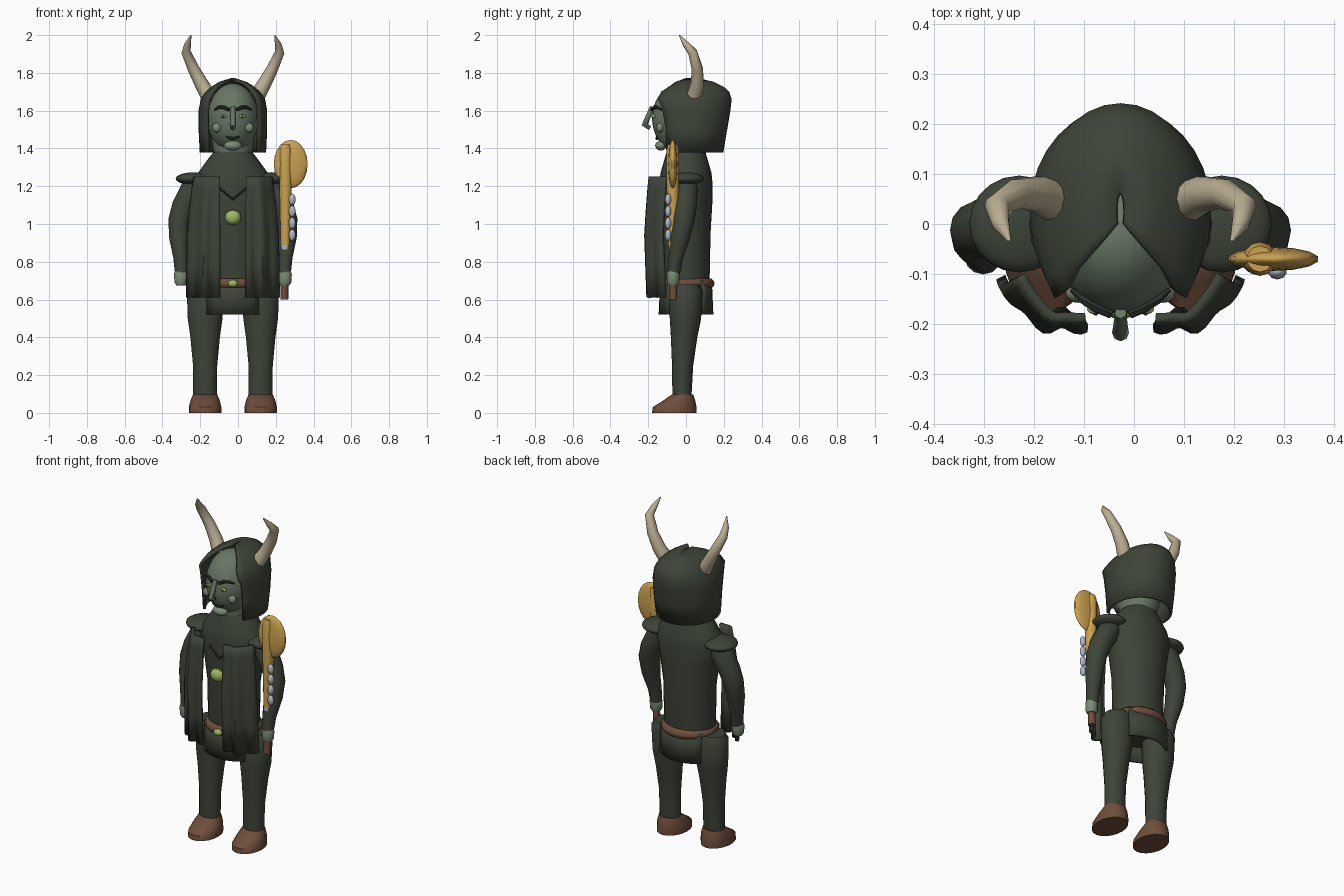
import bpy, bmesh, math
from mathutils import Vector, Matrix

CX = -0.027  # body centre line


def material(name, r, g, b):
    m = bpy.data.materials.new(name)
    m.diffuse_color = (r, g, b, 1)
    return m


CLOTH = material("dark green cloth", 0.047, 0.058, 0.04)
DARK = material("dark hair", 0.022, 0.03, 0.022)
SKIN = material("green skin", 0.14, 0.185, 0.13)
PALE = material("pale green skin", 0.2, 0.26, 0.18)
LIME = material("lime green", 0.34, 0.48, 0.12)
BROWN = material("brown leather", 0.155, 0.075, 0.042)
BONE = material("bone", 0.5, 0.43, 0.29)
GOLD = material("gold", 0.6, 0.36, 0.08)
SILVER = material("silver", 0.42, 0.48, 0.56)


def finish(name, bm, mat, angle=45, thick=0):
    bmesh.ops.recalc_face_normals(bm, faces=bm.faces)
    me = bpy.data.meshes.new(name)
    bm.to_mesh(me)
    bm.free()
    me.materials.append(mat)
    me.shade_smooth()
    me.set_sharp_from_angle(angle=math.radians(angle))
    ob = bpy.data.objects.new(name, me)
    bpy.context.collection.objects.link(ob)
    if thick:
        mod = ob.modifiers.new("thickness", 'SOLIDIFY')
        mod.thickness = thick
        mod.offset = 0
    return ob


def skin(name, loops, mat, closed=True, caps=True, **kw):
    """Bridge equal-length point loops into a surface."""
    bm = bmesh.new()
    rows = [[bm.verts.new(p) for p in loop] for loop in loops]
    n = len(rows[0])
    for a, b in zip(rows, rows[1:]):
        for i in range(n if closed else n - 1):
            j = (i + 1) % n
            bm.faces.new((a[i], a[j], b[j], b[i]))
    if closed and caps:
        bm.faces.new(rows[0])
        bm.faces.new(rows[-1])
    return finish(name, bm, mat, **kw)


def loft(name, rings, mat, n=20, **kw):
    """Stack horizontal ellipses given as (x, y, z, rx, ry)."""
    loops = []
    for x, y, z, rx, ry in rings:
        loops.append([(x + rx * math.cos(2 * math.pi * i / n),
                       y + ry * math.sin(2 * math.pi * i / n), z) for i in range(n)])
    return skin(name, loops, mat, **kw)


def tube(name, path, mat, n=10):
    """Round tube through points (x, y, z, radius)."""
    pts = [Vector(p[:3]) for p in path]
    loops = []
    for k, p in enumerate(pts):
        d = (pts[min(k + 1, len(pts) - 1)] - pts[max(k - 1, 0)]).normalized()
        ref = Vector((0, 1, 0)) if abs(d.y) < 0.8 else Vector((0, 0, 1))
        u = d.cross(ref).normalized()
        v = d.cross(u)
        r = path[k][3]
        loops.append([p + r * (u * math.cos(2 * math.pi * i / n) + v * math.sin(2 * math.pi * i / n))
                      for i in range(n)])
    return skin(name, loops, mat)


def ball(name, loc, size, mat, u=16, v=10):
    bm = bmesh.new()
    bmesh.ops.create_uvsphere(bm, u_segments=u, v_segments=v, radius=1)
    bmesh.ops.transform(bm, matrix=Matrix.Translation(loc) @ Matrix.Diagonal((*size, 1)), verts=bm.verts)
    return finish(name, bm, mat, angle=60)


def face_y(dx, z):
    """Depth of the front of the head."""
    return -0.025 - 0.155 * math.sqrt(max(0.02, 1 - (dx / 0.135) ** 2 - ((z - 1.56) / 0.185) ** 2))


# torso
loft("torso", [(CX, 0, 0.6, 0.145, 0.11), (CX, 0, 0.7, 0.15, 0.125), (CX, 0, 0.95, 0.155, 0.13),
               (CX, 0, 1.12, 0.18, 0.14), (CX, 0, 1.22, 0.2, 0.14), (CX, 0, 1.27, 0.185, 0.135),
               (CX, 0, 1.34, 0.135, 0.115), (CX, 0, 1.39, 0.095, 0.1)], CLOTH, n=24)
loft("neck", [(CX, 0, 1.36, 0.1, 0.1), (CX, 0.01, 1.46, 0.115, 0.12)], SKIN)

# front and back skirt panels
for name, s in (("front_skirt", -1), ("back_skirt", 1)):
    loops = []
    for z, grow in ((0.7, 0), (0.61, 0.004), (0.52, 0.008)):
        loops.append([(CX + 0.135 * t, s * (0.13 + grow - 0.05 * t * t), z)
                      for t in (k / 4 - 1 for k in range(9))])
    skin(name, loops, CLOTH, closed=False, thick=0.014)

# belt and buckle
belt = [(1.0, -0.027), (1.1, -0.014), (1.13, 0.0), (1.1, 0.014), (1.0, 0.027)]
loft("belt", [(CX, 0, 0.685 + dz, 0.145 * f, 0.134 * f) for f, dz in belt], BROWN, n=28)
ball("buckle", (CX, -0.155, 0.685), (0.026, 0.018, 0.02), LIME)

# chest brooch with a studded rim, and neckline
ball("brooch", (CX, -0.16, 1.035), (0.042, 0.03, 0.038), LIME)
for i in range(12):
    a = i * math.pi / 6
    ball("brooch_stud", (CX + 0.04 * math.cos(a), -0.158, 1.035 + 0.036 * math.sin(a)),
         (0.008,) * 3, LIME, 6, 4)
tube("neckline", [(CX - 0.07, -0.137, 1.19, 0.006), (CX, -0.145, 1.13, 0.006),
                  (CX + 0.07, -0.137, 1.19, 0.006)], DARK, 6)

# head and face
ball("head", (CX, -0.025, 1.56), (0.135, 0.155, 0.185), SKIN, 28, 18)
ball("chin", (CX, face_y(0, 1.415) - 0.012, 1.415), (0.048, 0.03, 0.026), PALE)
tube("nose", [(CX, -0.178, 1.62, 0.012), (CX, -0.2, 1.57, 0.014), (CX, -0.218, 1.525, 0.017),
              (CX, -0.19, 1.508, 0.012)], SKIN, 8)
tube("mouth", [(CX + d, face_y(d, z) - 0.004, z, r) for d, z, r in
               ((-0.037, 1.462, 0.004), (-0.018, 1.455, 0.008), (0, 1.452, 0.008),
                (0.018, 1.455, 0.008), (0.037, 1.462, 0.004))], DARK, 6)

# hooded cowl: arcs open at the front, rising to a peak
cowl = [(1.38, 0.168, 0.19, -0.1), (1.5, 0.174, 0.21, -0.105), (1.6, 0.174, 0.227, -0.12),
        (1.66, 0.163, 0.234, -0.145), (1.695, 0.138, 0.222, -0.13), (1.72, 0.11, 0.195, -0.09),
        (1.745, 0.07, 0.145, -0.055), (1.765, 0.008, 0.06, 0.0)]
loops = []
for z, rx, back, front in cowl:
    yc = front + (back - front) * 0.42
    row = []
    for k in range(25):
        a = math.radians(-130 + 260 * k / 24)
        c = math.cos(a)
        y = yc + (back - yc) * c if c > 0 else yc + (yc - front) * c / 0.643
        row.append((CX + rx * math.sin(a), y, z))
    loops.append(row)
skin("hood", loops, CLOTH, closed=False, thick=0.016)

for side, s in (("left", -1), ("right", 1)):
    def at(dx, y, z):
        return (CX + s * dx, y, z)

    # face details
    ball(side + "_eye", at(0.05, face_y(0.05, 1.57) - 0.002, 1.57), (0.017, 0.01, 0.009), LIME)
    ball(side + "_pupil", at(0.05, face_y(0.05, 1.57) - 0.01, 1.57), (0.005, 0.005, 0.006), DARK, 8, 6)
    ball(side + "_cheek", at(0.085, face_y(0.085, 1.51), 1.51), (0.025, 0.02, 0.025), PALE)
    tube(side + "_brow", [at(d, face_y(d, z) - 0.007, z) + (r,) for d, z, r in
                          ((0.02, 1.605, 0.009), (0.05, 1.618, 0.01), (0.075, 1.617, 0.009),
                           (0.098, 1.605, 0.005))], DARK, 6)

    # horns
    tube(side + "_horn", [at(*p) + (r,) for *p, r in
                          ((0.125, 0.04, 1.67, 0.042), (0.165, 0.06, 1.74, 0.037),
                           (0.208, 0.06, 1.82, 0.031), (0.248, 0.035, 1.91, 0.025),
                           (0.24, 0.0, 1.95, 0.018), (0.222, -0.035, 1.999, 0.003))], BONE)

    # shoulder pads, arms, hands
    ball(side + "_shoulder_pad", at(0.203, 0, 1.24), (0.1, 0.097, 0.034), CLOTH, 20, 10)
    tube(side + "_arm", [at(*p) + (r,) for *p, r in
                         ((0.18, 0.0, 1.25, 0.05), (0.215, 0.0, 1.18, 0.064), (0.262, -0.005, 1.09, 0.062),
                          (0.284, -0.012, 1.02, 0.058), (0.286, -0.03, 0.93, 0.052),
                          (0.276, -0.055, 0.82, 0.039), (0.273, -0.065, 0.74, 0.034))], CLOTH, 14)
    hx = CX + s * 0.275
    loft(side + "_hand", [(hx, -0.066, 0.755, 0.03, 0.03), (hx, -0.067, 0.735, 0.037, 0.034),
                          (hx, -0.068, 0.69, 0.034, 0.032), (hx, -0.068, 0.675, 0.025, 0.024)], PALE, n=12)

    # legs and boots
    lx = CX + s * 0.147
    loft(side + "_leg", [(lx, 0, 0.68, 0.075, 0.07), (lx, 0, 0.645, 0.097, 0.088), (lx, -0.003, 0.5, 0.092, 0.083),
                         (lx, -0.01, 0.4, 0.078, 0.07), (lx, -0.018, 0.25, 0.064, 0.056),
                         (lx, -0.022, 0.07, 0.063, 0.05)], CLOTH, n=16)
    loft(side + "_boot", [(lx, -0.062, 0, 0.086, 0.118), (lx, -0.06, 0.03, 0.086, 0.116),
                          (lx, -0.036, 0.065, 0.078, 0.085), (lx, -0.018, 0.098, 0.064, 0.056)], BROWN)

    # folded cape panels hanging from the shoulders
    rows = []
    for z, outer, push in ((1.25, 0.2, -0.025), (1.19, 0.21, -0.018), (1.07, 0.225, -0.008),
                           (0.94, 0.235, 0.0), (0.78, 0.238, -0.012), (0.61, 0.24, -0.025)):
        row = []
        for k in range(17):
            t = k / 16
            fold = 0.013 * math.sin(t * 15 + 0.4) * (1.3 - z) / 0.7
            y = -0.197 - push + 0.085 * max(0, (t - 0.45) / 0.55) ** 1.5 - fold
            row.append(at(0.07 + (outer - 0.07) * t, y - 2 * 0.004 + push * 0.3, z))
        rows.append(row)
    skin(side + "_cape_panel", rows, CLOTH, closed=False, thick=0.02)

# golden staff head: tapered shaft with a flat round blade
tube("staff_shaft", [(0.252, -0.07, 1.42, 0.026), (0.252, -0.07, 1.39, 0.034), (0.252, -0.07, 1.25, 0.034),
                     (0.252, -0.07, 1.1, 0.03), (0.25, -0.07, 0.89, 0.024)], GOLD, 12)
ball("staff_blade", (0.279, -0.07, 1.317), (0.092, 0.024, 0.128), GOLD, 14, 10)
tube("staff_collar", [(0.25, -0.07, 0.9, 0.022), (0.25, -0.07, 0.865, 0.022)], SILVER, 12)
for i in range(4):
    ball("staff_bead", (0.287, -0.095, 1.13 - 0.063 * i), (0.019, 0.016, 0.031), SILVER, 10, 8)
tube("staff_grip", [(0.25, -0.07, 0.87, 0.019), (0.245, -0.068, 0.6, 0.021)], BROWN, 10)
